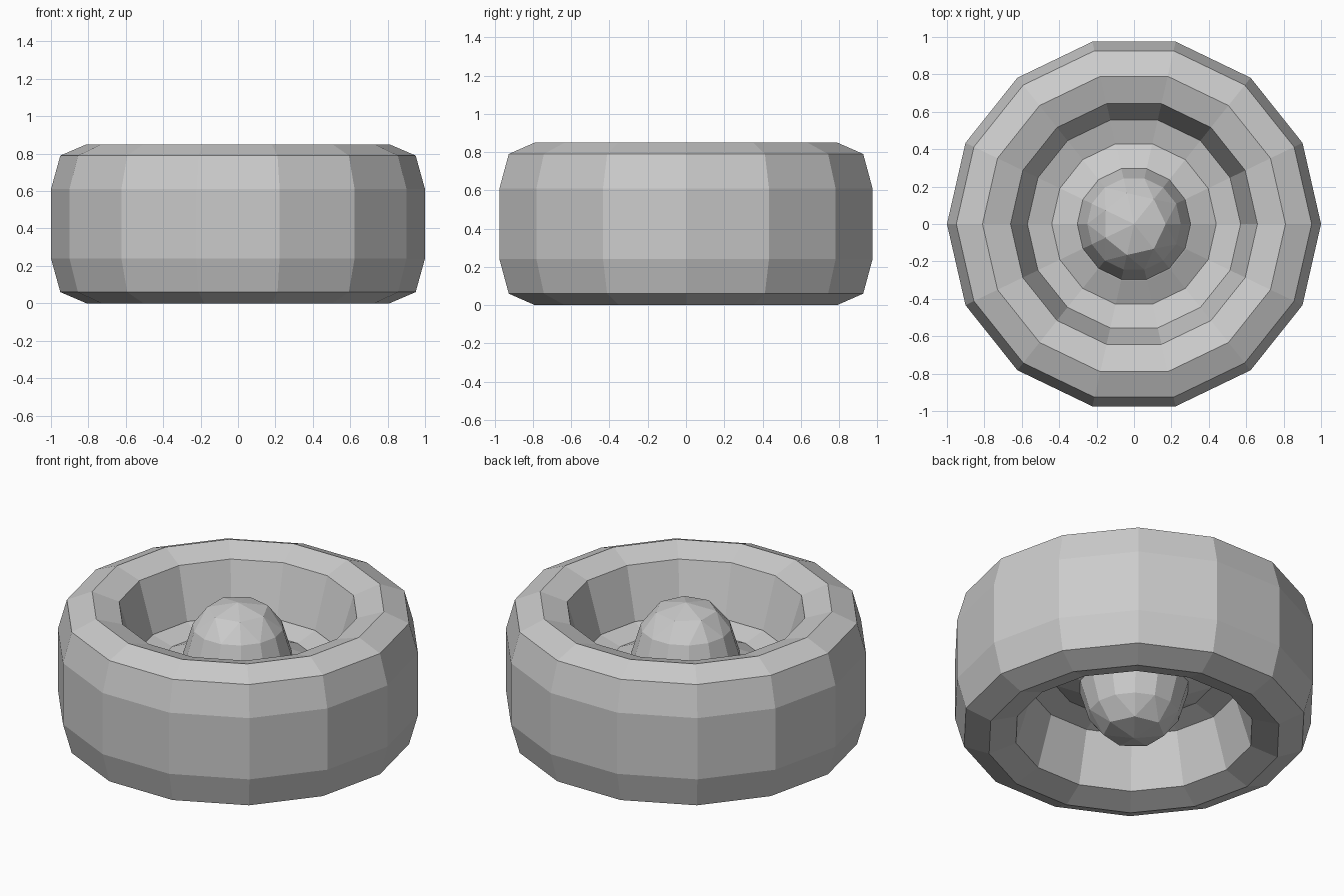
import bpy, bmesh, math

cube = bpy.data.objects.get("Cube")
if cube:
    bpy.data.objects.remove(cube, do_unlink=True)

SIDES = 14
MID = 0.425

grey = bpy.data.materials.new("mid_grey")
grey.use_nodes = True
colour = (0.6, 0.6, 0.6, 1)
grey.diffuse_color = colour
grey.node_tree.nodes["Principled BSDF"].inputs["Base Color"].default_value = colour


def ring(bm, radius, z, sides, turn=0):
    step = 2 * math.pi / sides
    return [bm.verts.new((radius * math.cos(i * step + turn),
                          radius * math.sin(i * step + turn), z)) for i in range(sides)]


def bridge(bm, lower, upper):
    n = len(lower)
    for i in range(n):
        j = (i + 1) % n
        bm.faces.new((lower[i], lower[j], upper[j], upper[i]))


def finish(bm, name):
    bmesh.ops.recalc_face_normals(bm, faces=bm.faces)
    mesh = bpy.data.meshes.new(name)
    bm.to_mesh(mesh)
    bm.free()
    mesh.materials.append(grey)
    obj = bpy.data.objects.new(name, mesh)
    bpy.context.collection.objects.link(obj)


def mirrored(half):
    return half + [(r, 2 * MID - z) for r, z in reversed(half)]


def lathe(name, half):
    # Spin the upper half profile and its reflection into a closed ring
    bm = bmesh.new()
    rings = [ring(bm, r, z, SIDES) for r, z in mirrored(half)]
    for a, b in zip(rings, rings[1:] + rings[:1]):
        bridge(bm, a, b)
    finish(bm, name)


# Tyre with chamfered shoulders and a tapered inner wall
lathe("tyre", [(0.57, 0.5), (0.66, 0.8), (0.81, 0.85), (0.95, 0.79), (1.0, 0.61)])

# Dished wheel disc
lathe("wheel_disc", [(0.28, 0.53), (0.31, 0.52), (0.44, 0.46), (0.58, 0.5)])

# Faceted hub, domed at both ends
bm = bmesh.new()
body = [ring(bm, r, z, SIDES) for r, z in mirrored([(0.25, 0.7), (0.31, 0.5)])]
for a, b in zip(body, body[1:]):
    bridge(bm, a, b)
for edge, sign in ((body[0], 1), (body[-1], -1)):
    crown = ring(bm, 0.17, MID + sign * 0.38, SIDES // 2)
    tip = bm.verts.new((0, 0, MID + sign * 0.42))
    for i, v in enumerate(crown):
        after = crown[(i + 1) % len(crown)]
        a, b, c = (edge[(2 * i + k) % SIDES] for k in range(3))
        bm.faces.new((v, a, b))
        bm.faces.new((v, b, after))
        bm.faces.new((after, b, c))
        bm.faces.new((v, after, tip))
finish(bm, "hub")
